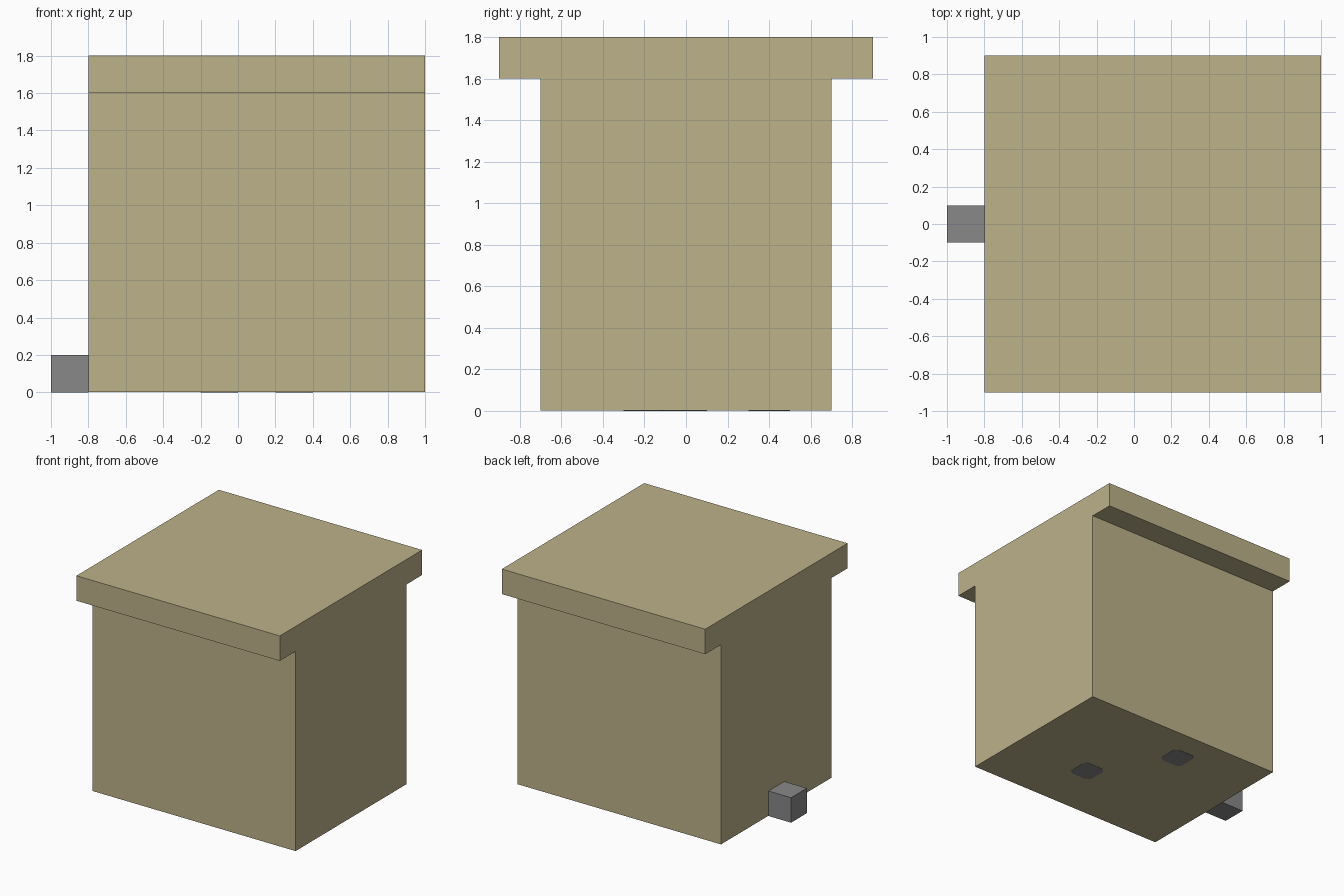
import bpy
import bmesh
from mathutils import Vector

cube = bpy.data.objects.get("Cube")
if cube:
    bpy.data.objects.remove(cube, do_unlink=True)


def material(name, rgb):
    mat = bpy.data.materials.new(name)
    mat.use_nodes = True
    color = (*rgb, 1.0)
    mat.diffuse_color = color
    mat.node_tree.nodes["Principled BSDF"].inputs["Base Color"].default_value = color
    return mat


def box(name, low, high, mat, corner=0.0):
    """Axis-aligned box between two corners, with optional cut vertical edges."""
    low, high = Vector(low), Vector(high)
    size, center = high - low, (low + high) / 2
    bm = bmesh.new()
    bmesh.ops.create_cube(bm, size=1.0)
    for v in bm.verts:
        v.co = Vector(a * b for a, b in zip(v.co, size))
    if corner:
        upright = [e for e in bm.edges
                   if abs(e.verts[0].co.z - e.verts[1].co.z) > size.z / 2]
        bmesh.ops.bevel(bm, geom=upright, offset=corner, segments=1, affect='EDGES')
    mesh = bpy.data.meshes.new(name)
    bm.to_mesh(mesh)
    bm.free()
    mesh.materials.append(mat)
    obj = bpy.data.objects.new(name, mesh)
    obj.location = center
    bpy.context.collection.objects.link(obj)
    return obj


khaki = material("khaki", (0.51, 0.445, 0.256))
grey = material("grey", (0.246, 0.246, 0.246))

# Main body and overhanging lid
box("body", (-0.8, -0.7, 0.002), (1, 0.7, 1.6), khaki)
box("lid", (-0.8, -0.9, 1.6), (1, 0.9, 1.8), khaki)

# Small block against the right side
box("side_block", (-1, -0.1, 0), (-0.8, 0.1, 0.2), grey)

# Foot pads flush with the underside
for i, (x, y) in enumerate([(0.3, -0.2), (-0.1, 0.4)]):
    box(f"foot_pad_{i + 1}", (x - 0.1, y - 0.1, 0), (x + 0.1, y + 0.1, 0.005), grey, 0.03)
